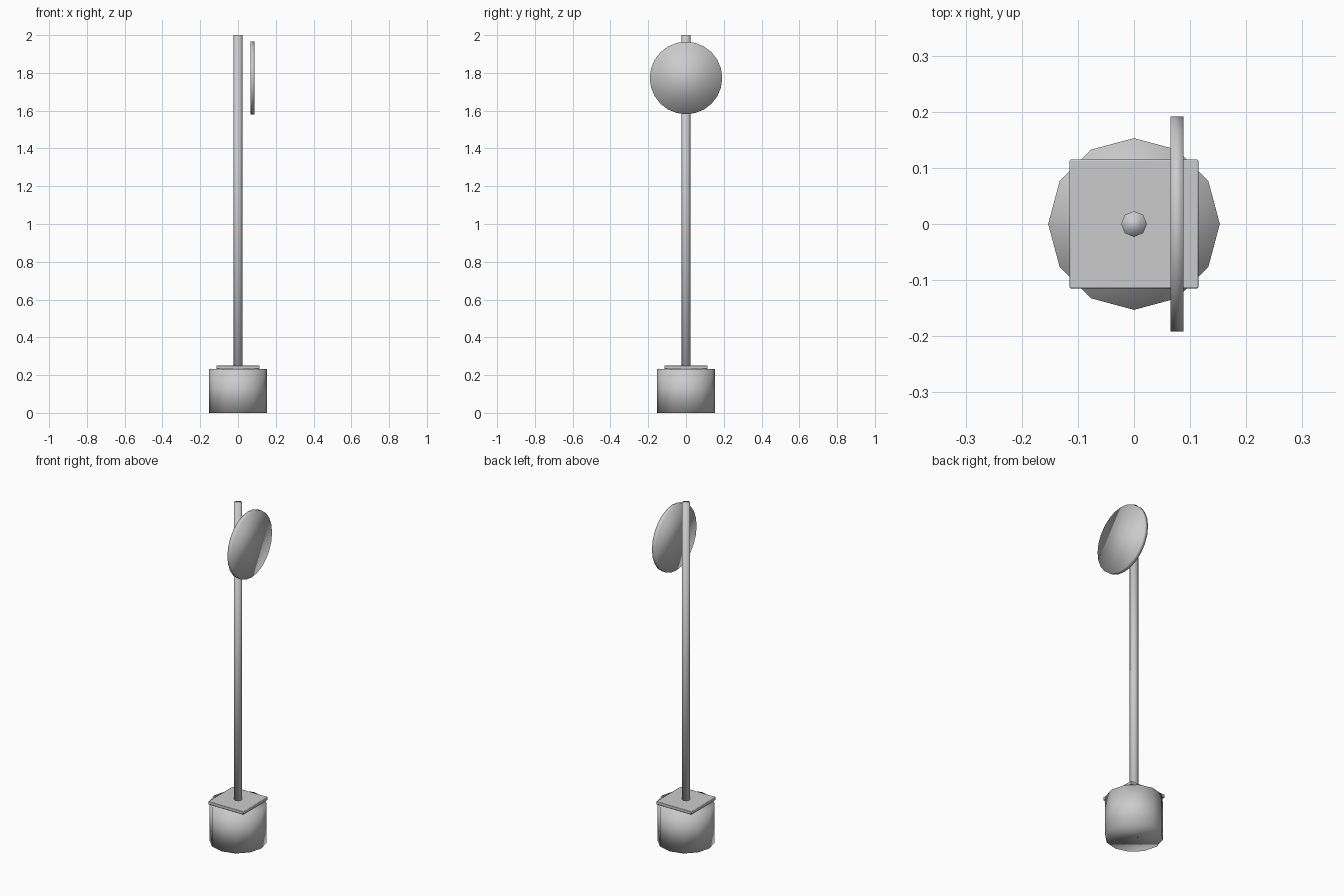
import bpy
from math import radians

cube = bpy.data.objects.get("Cube")
if cube:
    bpy.data.objects.remove(cube, do_unlink=True)

GREY = (0.6, 0.6, 0.6, 1)
metal = bpy.data.materials.new("plain_grey")
metal.use_nodes = True
metal.diffuse_color = GREY
metal.node_tree.nodes["Principled BSDF"].inputs["Base Color"].default_value = GREY


def finish(name):
    obj = bpy.context.object
    obj.name = name
    obj.data.materials.append(metal)
    bpy.ops.object.transform_apply(location=False, rotation=True, scale=True)
    return obj


def cylinder(name, sides, radius, depth, location, rotation=(0, 0, 0)):
    bpy.ops.mesh.primitive_cylinder_add(
        vertices=sides, radius=radius, depth=depth, location=location, rotation=rotation)
    obj = finish(name)
    # Soft normals run over the rims as well as the sides
    bpy.ops.object.shade_smooth()
    return obj


# Heavy drum at the foot
cylinder("base", 12, 0.153, 0.232, (0, 0, 0.116))

# Square mounting plate with a fine rounded edge
bpy.ops.mesh.primitive_cube_add(size=1, location=(0, 0, 0.241))
bpy.context.object.scale = (0.23, 0.23, 0.018)
plate = finish("mounting_plate")
edge = plate.modifiers.new("edge", 'BEVEL')
edge.width = 0.003
edge.segments = 2
bpy.ops.object.shade_smooth_by_angle(angle=radians(40))

# Pole through the base, up to the full height
cylinder("pole", 8, 0.023, 2.0, (0, 0, 1.0))

# Round sign disc facing sideways
cylinder("sign_disc", 24, 0.192, 0.023, (0.0765, 0, 1.773), (0, radians(90), 0))
